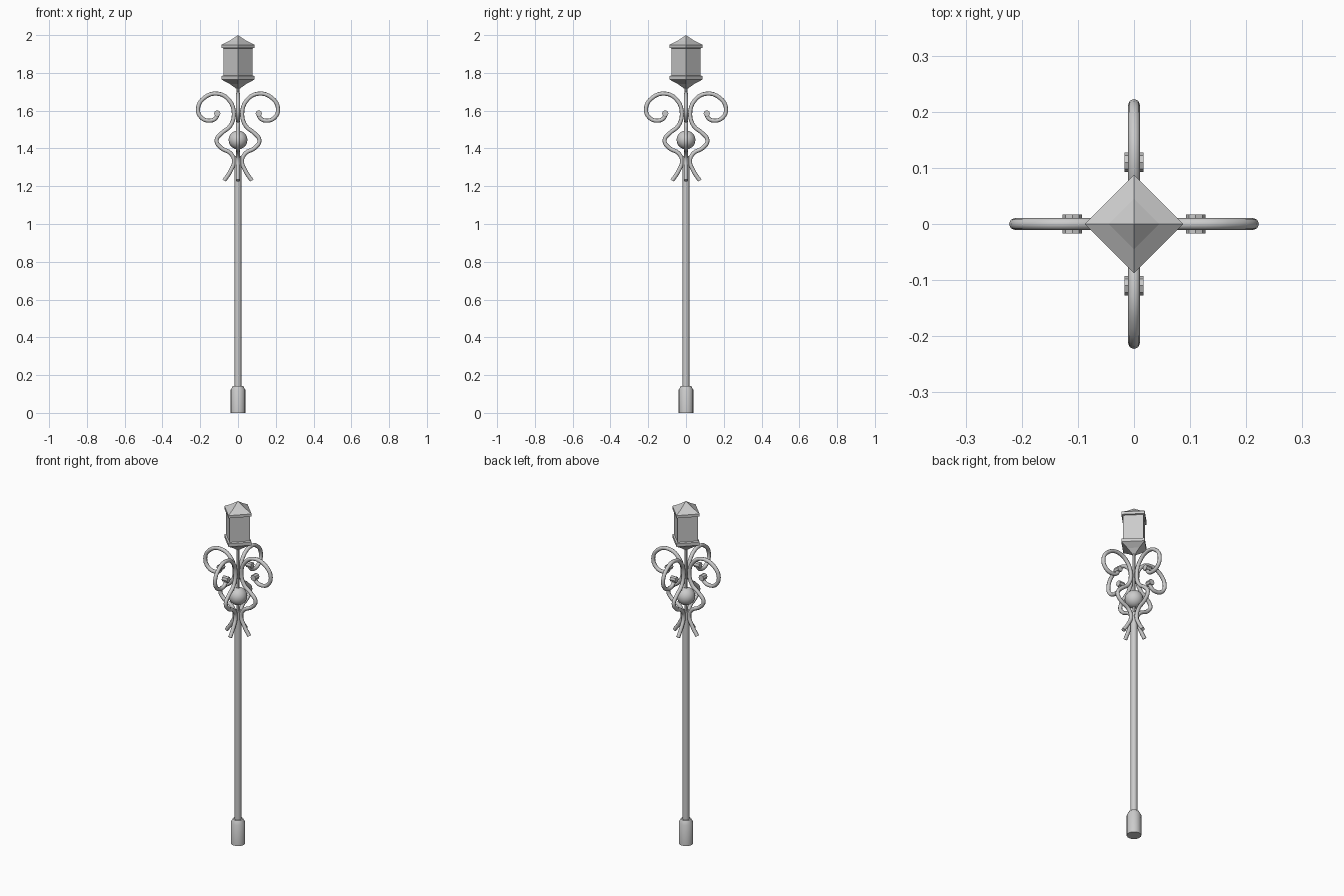
import bpy, bmesh, math
from mathutils import Matrix, Vector

if "Cube" in bpy.data.objects:
    bpy.data.objects.remove(bpy.data.objects["Cube"])


def lathe(name, profile, sides, smooth=False):
    """Revolve (radius, z) points around the z axis, closed at both ends."""
    bm = bmesh.new()
    rings = []
    for r, z in profile:
        if r == 0:
            rings.append([bm.verts.new((0, 0, z))])
        else:
            rings.append([bm.verts.new((r * math.cos(2 * math.pi * i / sides),
                                        r * math.sin(2 * math.pi * i / sides), z))
                          for i in range(sides)])
    for a, b in zip(rings, rings[1:]):
        for i in range(sides):
            j = (i + 1) % sides
            if len(a) == 1:
                bm.faces.new((a[0], b[j], b[i]))
            elif len(b) == 1:
                bm.faces.new((a[i], a[j], b[0]))
            else:
                bm.faces.new((a[i], a[j], b[j], b[i]))
    for ring in (rings[0], rings[-1]):
        if len(ring) > 1:
            bm.faces.new(ring)
    bmesh.ops.recalc_face_normals(bm, faces=bm.faces)
    mesh = bpy.data.meshes.new(name)
    bm.to_mesh(mesh)
    bm.free()
    ob = bpy.data.objects.new(name, mesh)
    bpy.context.collection.objects.link(ob)
    if smooth:
        mesh.shade_smooth()
        mesh.set_sharp_from_angle(angle=math.radians(35))
    return ob


# Base socket, pole and the thin upper rod
lathe("base", [(0.039, 0), (0.039, 0.122), (0.027, 0.143), (0.018, 0.143)], 16, True)
lathe("pole", [(0.018, 0.12), (0.018, 1.36)], 12, True)
lathe("upper_rod", [(0.009, 1.35), (0.009, 1.73)], 8, True)

# Ball in the middle of the scrollwork
bpy.ops.mesh.primitive_uv_sphere_add(segments=16, ring_count=10, radius=0.05,
                                     location=(0, 0, 1.445))
bpy.context.object.name = "centre_ball"
bpy.ops.object.shade_smooth_by_angle()

# Four-sided lantern with its corners on the axes
lathe("lantern_bottom", [(0, 1.71), (0.045, 1.742), (0.088, 1.765), (0.088, 1.783),
                         (0.077, 1.787)], 4)
lathe("lantern_body", [(0.077, 1.783), (0.077, 1.935)], 4)
lathe("lantern_roof", [(0.077, 1.93), (0.088, 1.932), (0.088, 1.948),
                       (0.045, 1.97), (0, 2.0)], 4)

# Scroll centre line as (distance from axis, z)
path = [(0.073, 1.23), (0.04, 1.28), (0.021, 1.335), (0.04, 1.375), (0.088, 1.402),
        (0.114, 1.443), (0.085, 1.482), (0.042, 1.518), (0.022, 1.58), (0.045, 1.653),
        (0.108, 1.69), (0.18, 1.667), (0.212, 1.61), (0.193, 1.562), (0.15, 1.547),
        (0.118, 1.56), (0.108, 1.583)]
curve = bpy.data.curves.new("scroll", 'CURVE')
curve.dimensions = '3D'
curve.bevel_depth = 0.0108
curve.bevel_resolution = 2
curve.resolution_u = 4
curve.use_fill_caps = True
spline = curve.splines.new('BEZIER')
spline.bezier_points.add(len(path) - 1)
for p, (x, z) in zip(spline.bezier_points, path):
    p.co = (x, 0, z)
    p.handle_left_type = p.handle_right_type = 'AUTO'
tmp = bpy.data.objects.new("scroll_path", curve)
bpy.context.collection.objects.link(tmp)
bpy.context.view_layer.update()
dep = bpy.context.evaluated_depsgraph_get()
scroll_mesh = bpy.data.meshes.new_from_object(tmp.evaluated_get(dep))
bpy.data.objects.remove(tmp)

# Four scrolls around the pole, each with a small knob at its curled end
for k in range(4):
    turn = Matrix.Rotation(k * math.pi / 2, 4, 'Z')
    scroll = bpy.data.objects.new(f"scroll_{k + 1}", scroll_mesh)
    bpy.context.collection.objects.link(scroll)
    scroll.matrix_world = turn
    bpy.ops.mesh.primitive_cylinder_add(vertices=8, radius=0.017, depth=0.034)
    knob = bpy.context.object
    knob.name = f"scroll_knob_{k + 1}"
    knob.matrix_world = (turn @ Matrix.Translation(Vector((0.11, 0, 1.585)))
                         @ Matrix.Rotation(math.pi / 2, 4, 'X'))
